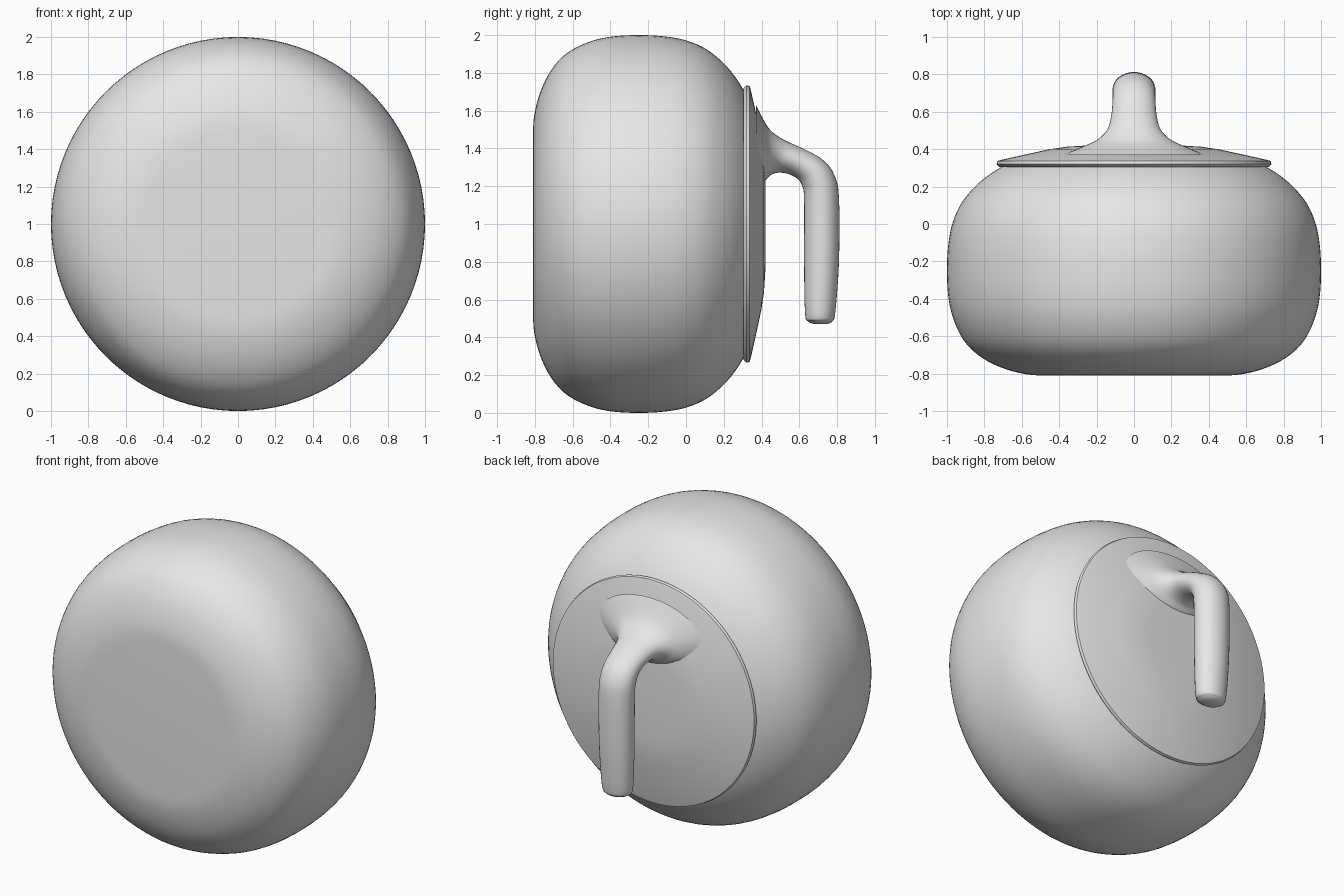
import bpy, bmesh, math
from mathutils import Vector

cube = bpy.data.objects.get("Cube")
if cube:
    bpy.data.objects.remove(cube, do_unlink=True)

grey = bpy.data.materials.new("plain_grey")
grey.use_nodes = True
grey.diffuse_color = (0.8, 0.8, 0.8, 1)
grey.node_tree.nodes["Principled BSDF"].inputs["Base Color"].default_value = (0.8, 0.8, 0.8, 1)


def smooth_path(points, steps):
    """Pass a smooth curve through points of any dimension."""
    out = []
    for i in range(len(points) - 1):
        a, b = points[max(i - 1, 0)], points[i]
        c, d = points[i + 1], points[min(i + 2, len(points) - 1)]
        for s in range(steps):
            t = s / steps
            out.append([q + t / 2 * (r - p + t * (2 * p - 5 * q + 4 * r - e + t * (3 * (q - r) + e - p)))
                        for p, q, r, e in zip(a, b, c, d)])
    return out + [list(points[-1])]


def loft(name, rings):
    """Skin a row of equal rings and close both ends."""
    bm = bmesh.new()
    loops = [[bm.verts.new(co) for co in ring] for ring in rings]
    n = len(loops[0])
    for low, high in zip(loops, loops[1:]):
        for i in range(n):
            j = (i + 1) % n
            bm.faces.new((low[i], low[j], high[j], high[i]))
    bm.faces.new(loops[0])
    bm.faces.new(loops[-1])
    bmesh.ops.recalc_face_normals(bm, faces=bm.faces)
    mesh = bpy.data.meshes.new(name)
    bm.to_mesh(mesh)
    bm.free()
    mesh.materials.append(grey)
    obj = bpy.data.objects.new(name, mesh)
    bpy.context.collection.objects.link(obj)
    bpy.ops.object.select_all(action='DESELECT')
    obj.select_set(True)
    bpy.context.view_layer.objects.active = obj
    bpy.ops.object.shade_smooth_by_angle(angle=math.radians(40))
    return obj


def oval(centre, across, up, count):
    return [centre + across * math.cos(a) + up * math.sin(a)
            for a in (math.tau * i / count for i in range(count))]


def lathe(name, profile, count=96):
    """Spin (radius, y) pairs about the horizontal y axis."""
    return loft(name, [oval(Vector((0, y, 1)), Vector((r, 0, 0)), Vector((0, 0, r)), count)
                       for r, y in profile])


# Rounded stone body with a flat front
body = [(0.5, -0.81), (0.58, -0.803), (0.68, -0.778), (0.78, -0.735), (0.87, -0.67),
        (0.93, -0.59), (0.975, -0.48), (0.995, -0.37), (1, -0.25), (0.995, -0.13),
        (0.975, -0.01), (0.93, 0.1), (0.86, 0.19), (0.78, 0.26), (0.7, 0.31)]
lathe("stone_body", smooth_path(body, 3))

# Shallow domed cap with a rounded rim
cap = [(0.68, 0.3), (0.72, 0.305), (0.735, 0.32), (0.73, 0.337), (0.71, 0.343),
       (0.58, 0.372), (0.45, 0.4), (0.36, 0.413), (0.25, 0.42), (0.04, 0.42)]
lathe("handle_cap", cap)

# Bent handle: inner edge (y, z), outer edge (y, z), half width
sections = [
    (0.37, 1.2, 0.37, 1.63, 0.38), (0.42, 1.23, 0.42, 1.535, 0.26),
    (0.45, 1.26, 0.46, 1.485, 0.19), (0.49, 1.272, 0.53, 1.44, 0.14),
    (0.54, 1.265, 0.64, 1.39, 0.12), (0.59, 1.24, 0.73, 1.335, 0.115),
    (0.615, 1.2, 0.785, 1.26, 0.115), (0.625, 1.13, 0.81, 1.14, 0.115),
    (0.625, 0.8, 0.81, 0.8, 0.112), (0.63, 0.53, 0.79, 0.53, 0.1),
    (0.645, 0.485, 0.775, 0.485, 0.08), (0.68, 0.47, 0.745, 0.47, 0.045)]
rings = []
for y1, z1, y2, z2, width in smooth_path(sections, 4):
    inner, outer = Vector((0, y1, z1)), Vector((0, y2, z2))
    rings.append(oval((inner + outer) / 2, Vector((width, 0, 0)), (outer - inner) / 2, 32))
loft("handle", rings)
